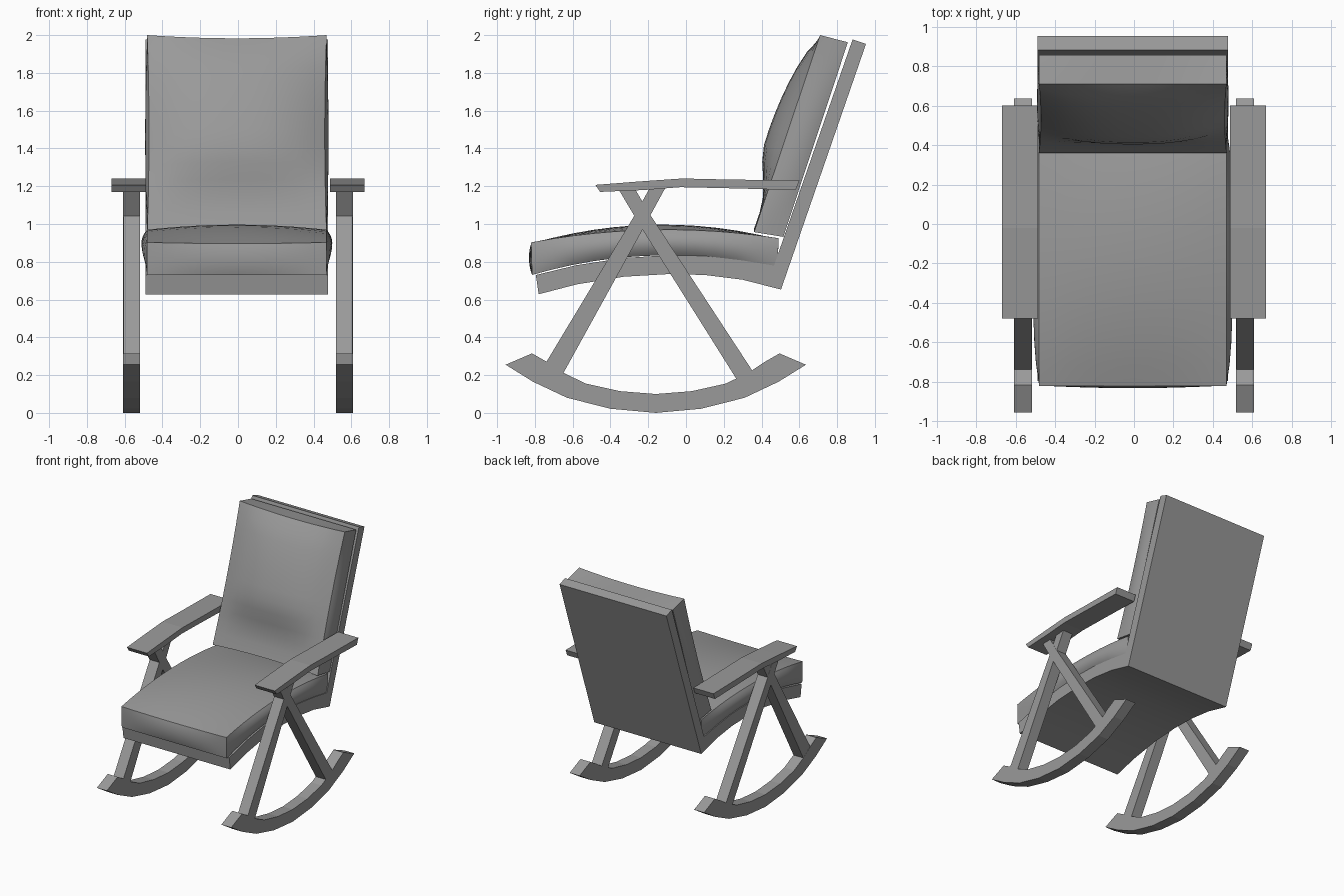
import bpy, bmesh, math

if "Cube" in bpy.data.objects:
    bpy.data.objects.remove(bpy.data.objects["Cube"])

grey = bpy.data.materials.new("dark_grey")
grey.diffuse_color = (0.32, 0.32, 0.32, 1)
grey.use_nodes = True
grey.node_tree.nodes["Principled BSDF"].inputs["Base Color"].default_value = grey.diffuse_color


def finish(bm, name):
    bmesh.ops.recalc_face_normals(bm, faces=bm.faces)
    mesh = bpy.data.meshes.new(name)
    bm.to_mesh(mesh)
    bm.free()
    mesh.materials.append(grey)
    obj = bpy.data.objects.new(name, mesh)
    bpy.context.collection.objects.link(obj)
    return obj


def smooth(obj):
    bpy.ops.object.select_all(action='DESELECT')
    obj.select_set(True)
    bpy.context.view_layer.objects.active = obj
    bpy.ops.object.shade_smooth_by_angle(angle=math.radians(35))


def prism(name, profile, x0, x1):
    """Extrude a (y, z) side profile from x0 to x1."""
    bm = bmesh.new()
    face = bm.faces.new([bm.verts.new((x0, y, z)) for y, z in profile])
    ext = bmesh.ops.extrude_face_region(bm, geom=[face])
    for v in ext["geom"]:
        if isinstance(v, bmesh.types.BMVert):
            v.co.x = x1
    return finish(bm, name)


def cushion(name, shape):
    """Gridded box whose (u, v, w) in -1..1 is reshaped by a function."""
    bm = bmesh.new()
    bmesh.ops.create_cube(bm, size=2)
    bmesh.ops.subdivide_edges(bm, edges=bm.edges[:], cuts=11, use_grid_fill=True)
    for v in bm.verts:
        v.co = shape(*v.co)
    smooth(finish(bm, name))


# Rocker profile, symmetric about y = -0.16
MID = -0.16
outer = [(0, 0), (0.24, 0.022), (0.47, 0.08), (0.65, 0.165), (0.795, 0.255)]
inner = [(0.655, 0.315), (0.573, 0.268), (0.495, 0.215), (0.37, 0.155), (0.19, 0.115), (0, 0.1)]
half = outer + inner
rocker = [(MID + d, z) for d, z in half]
rocker += [(MID - d, z) for d, z in reversed(half) if d > 0]

# Crossed legs and armrest profiles
front_leg = [(-0.745, 0.26), (-0.655, 0.2), (-0.23, 0.97), (-0.11, 1.19), (-0.195, 1.185), (-0.27, 1.05)]
back_leg = [(0.27, 0.175), (0.36, 0.21), (-0.19, 1.05), (-0.27, 1.185), (-0.355, 1.18), (-0.23, 0.97)]
armrest = [(-0.455, 1.17), (-0.22, 1.18), (-0.03, 1.195), (0.2, 1.19), (0.58, 1.18), (0.6, 1.23),
           (0.2, 1.236), (-0.02, 1.241), (-0.25, 1.225), (-0.48, 1.207)]

for side, s in (("left", -1), ("right", 1)):
    prism(f"rocker_{side}", rocker, s * 0.518, s * 0.608)
    prism(f"front_leg_{side}", front_leg, s * 0.519, s * 0.607)
    prism(f"back_leg_{side}", back_leg, s * 0.518, s * 0.608)
    prism(f"armrest_{side}", armrest, s * 0.487, s * 0.669)

# Curved seat board joined to the leaning back board
frame = [(-0.78, 0.628), (-0.58, 0.68), (-0.33, 0.721), (-0.09, 0.735), (0.1, 0.73), (0.3, 0.705),
         (0.503, 0.653), (0.953, 1.953), (0.882, 1.977), (0.466, 0.78), (0.3, 0.807), (0.1, 0.831),
         (-0.09, 0.835), (-0.33, 0.82), (-0.58, 0.782), (-0.795, 0.73)]
smooth(prism("seat_and_back_frame", frame, -0.49, 0.477))


def seat_shape(u, v, w):
    t = (w + 1) / 2
    y = -0.165 + 0.65 * v + 0.005 * v * t
    low = 0.834 - 0.2025 * (y + 0.1) ** 2
    high = 0.97 - 0.13 * (y + 0.1) ** 2 + (1 - u * u) * (0.033 * (1 - v * v) - 0.006)
    x = -0.006 + u * (0.475 + 0.03 * (1 - w * w) * (1 - v ** 4))
    if v < 0:
        y += v ** 5 * 0.014 * (1 - w * w) * (1 - u * u)
    return x, y, low + (high - low) * t


def back_shape(u, v, w):
    # v runs up the back, w runs from the rear face to the front face
    h, d = (v + 1) / 2, (w + 1) / 2
    rear = (0.515 + 0.342 * h, 0.932 + 1.03 * h)
    front = (0.36 + 0.35 * h, 0.957 + 1.043 * h)
    k = min(1, max(0, (h - 0.08) / 0.34))
    k = k * k * (3 - 2 * k)
    bulge = 0.1 * (1 - abs(u) ** 2.5) * max(0, 1 - v * v) ** 0.7 * k * d
    y = rear[0] + (front[0] - rear[0]) * d - 0.948 * bulge
    z = rear[1] + (front[1] - rear[1]) * d + 0.25 * bulge
    z -= 0.017 * v * (1 - u * u) * d
    x = -0.006 + u * (0.475 + (1 - v * v) * (0.015 * (1 - w * w) - 0.01 * d))
    return x, y, z


cushion("seat_cushion", seat_shape)
cushion("back_cushion", back_shape)
